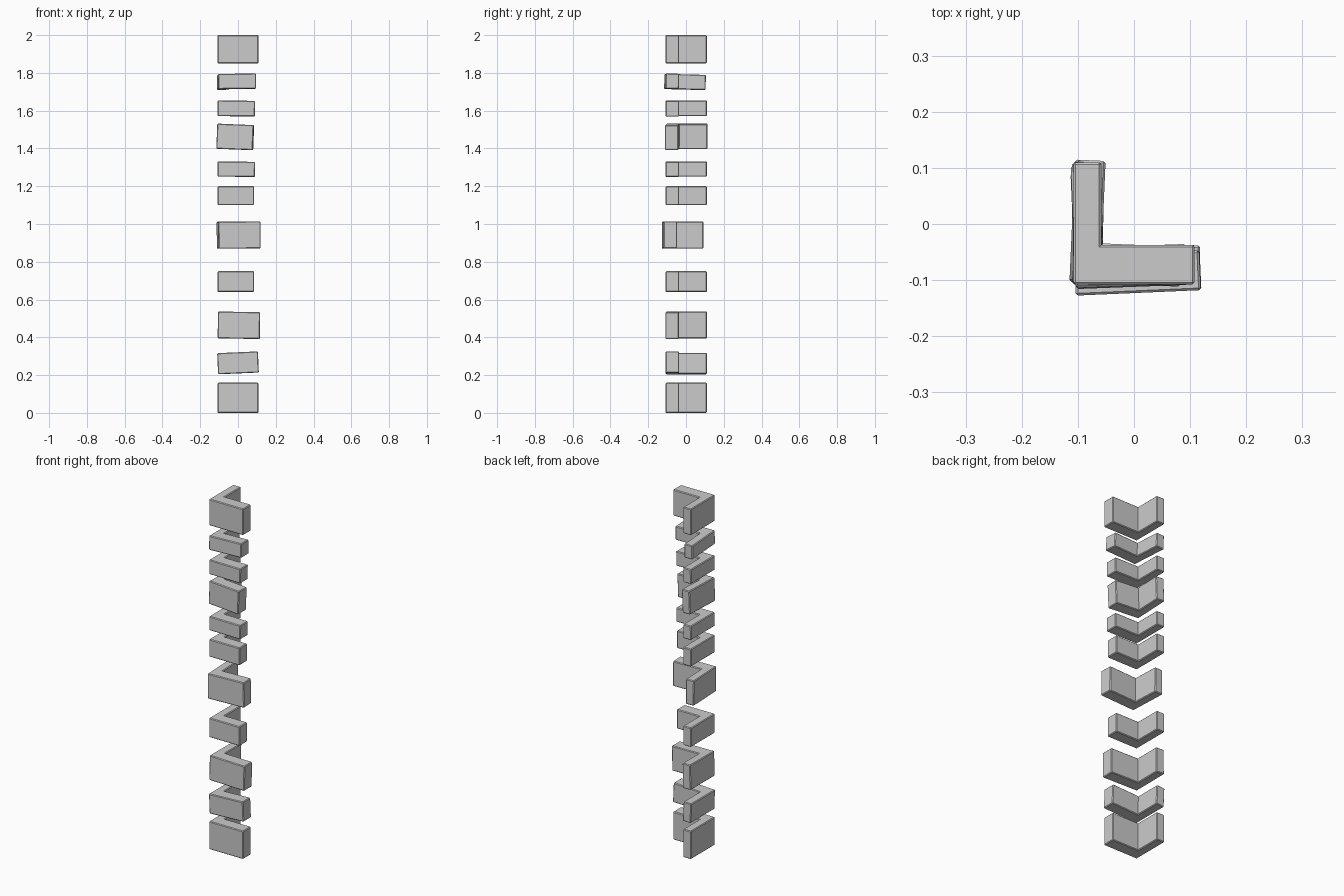
import bpy, bmesh
from math import radians
from mathutils import Matrix, Euler

if "Cube" in bpy.data.objects:
    bpy.data.objects.remove(bpy.data.objects["Cube"])

# L-shaped corner stone: long leg along x, short-walled leg along y
def corner_stone(name, z0, z1, right, rot=(0, 0, 0), dx=0.0, dy=0.0):
    h = (z1 - z0) / 2
    outline = [(-.108, -.108), (right, -.108), (right, -.037),
               (-.058, -.037), (-.058, .11), (-.108, .11)]
    bm = bmesh.new()
    face = bm.faces.new([bm.verts.new((x, y, -h)) for x, y in outline])
    top = bmesh.ops.extrude_face_region(bm, geom=[face])
    verts = [v for v in top['geom'] if isinstance(v, bmesh.types.BMVert)]
    bmesh.ops.translate(bm, verts=verts, vec=(0, 0, 2 * h))
    bmesh.ops.recalc_face_normals(bm, faces=bm.faces)
    # thin chamfer on the outer edges
    edges = [e for e in bm.edges
             if len(e.link_faces) == 2 and e.is_convex]
    bmesh.ops.bevel(bm, geom=edges, offset=.004, segments=1, affect='EDGES')
    turn = Euler([radians(a) for a in rot]).to_matrix().to_4x4()
    bm.transform(Matrix.Translation((dx, dy, (z0 + z1) / 2)) @ turn)
    mesh = bpy.data.meshes.new(name)
    bm.to_mesh(mesh)
    bm.free()
    bpy.context.collection.objects.link(bpy.data.objects.new(name, mesh))

# bottom z, top z, right end x, tilt in degrees, x shift, y shift
stones = [
    (0.00, 0.16, .108, (0, 0, 0), 0, 0),
    (0.209, 0.321, .108, (0, -2.5, 0), 0, 0),
    (0.393, 0.535, .115, (0, 1, -.5), .002, 0),
    (0.64, 0.75, .085, (0, 0, 0), 0, 0),
    (0.87, 1.013, .115, (0, -.4, 2.5), 0, -.015),
    (1.10, 1.20, .085, (0, 0, 0), 0, 0),
    (1.25, 1.33, .09, (0, .5, 0), 0, 0),
    (1.394, 1.527, .085, (0, 2.3, -2.5), 0, 0),
    (1.57, 1.653, .09, (0, .6, 0), 0, 0),
    (1.713, 1.793, .092, (-1.5, -.8, 2.2), 0, -.003),
    (1.85, 2.00, .108, (0, 0, 0), 0, 0),
]
for i, s in enumerate(stones, 1):
    corner_stone(f"corner_stone_{i:02d}", *s)
